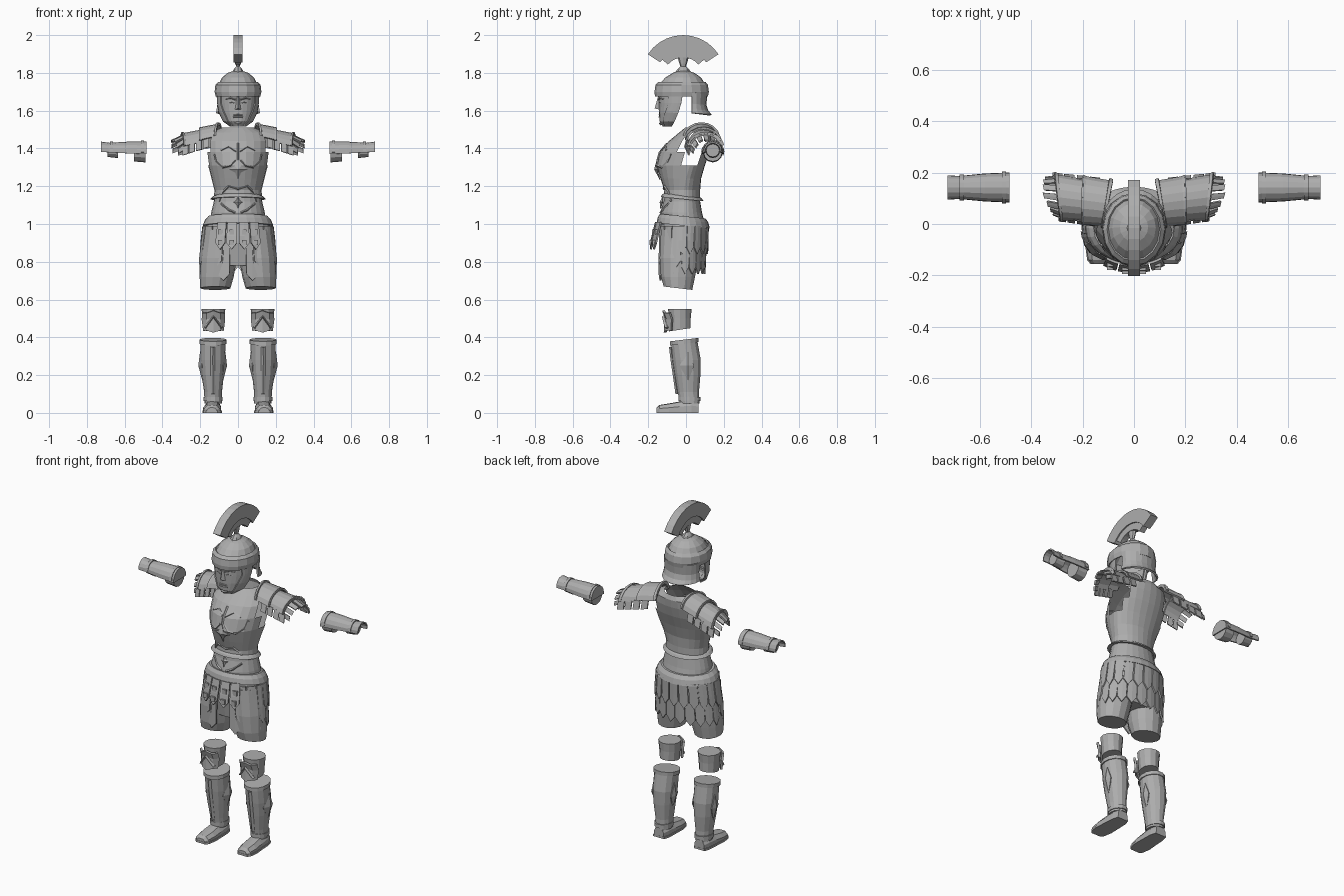
import bpy, bmesh, math
from mathutils import Vector

if "Cube" in bpy.data.objects:
    bpy.data.objects.remove(bpy.data.objects["Cube"])

steel = bpy.data.materials.new("grey_metal")
steel.diffuse_color = (0.42, 0.42, 0.42, 1)
steel.use_nodes = True
steel.node_tree.nodes["Principled BSDF"].inputs["Base Color"].default_value = steel.diffuse_color


def make(name, verts, faces, solid=0.0, mirror=False):
    me = bpy.data.meshes.new(name)
    me.from_pydata([tuple(v) for v in verts], [], faces)
    bm = bmesh.new()
    bm.from_mesh(me)
    bmesh.ops.recalc_face_normals(bm, faces=bm.faces)
    bm.to_mesh(me)
    bm.free()
    me.materials.append(steel)
    ob = bpy.data.objects.new(name, me)
    bpy.context.collection.objects.link(ob)
    if solid:
        m = ob.modifiers.new("thickness", "SOLIDIFY")
        m.thickness, m.offset = solid, 0
    if mirror:
        ob.modifiers.new("mirror", "MIRROR")
    return ob


def loft(name, rings, closed=True, caps=(True, True), **kw):
    n = len(rings[0])
    verts = [p for r in rings for p in r]
    faces = [(i * n + j, i * n + (j + 1) % n, (i + 1) * n + (j + 1) % n, (i + 1) * n + j)
             for i in range(len(rings) - 1) for j in range(n if closed else n - 1)]
    if caps[0]:
        faces.append(tuple(range(n)))
    if caps[1]:
        faces.append(tuple(range(len(verts) - n, len(verts))))
    return make(name, verts, faces, **kw)


def ell(a, rx, yf, yb, ym=None, cx=0):
    """Point on an oval with separate front and back depth."""
    ym = (yf + yb) / 2 if ym is None else ym
    s = math.sin(math.radians(a))
    return cx + rx * math.cos(math.radians(a)), ym + s * (yb - ym if s > 0 else ym - yf)


def ring(z, rx, yf, yb, ym=None, cx=0, n=16, a0=0, a1=360, tilt=0):
    k = n if a1 - a0 == 360 else n - 1
    pts = [ell(a0 + (a1 - a0) * i / k, rx, yf, yb, ym, cx) for i in range(n)]
    return [Vector((x, y, z + tilt * y)) for x, y in pts]


def ridge(name, pts, w=0.006, h=0.007, mirror=False):
    """Raised line on a front surface."""
    pts = [Vector(p) for p in pts]
    rings = []
    for i, p in enumerate(pts):
        t = pts[min(i + 1, len(pts) - 1)] - pts[max(i - 1, 0)]
        d = Vector((t.z, 0, -t.x)).normalized() * w
        up = Vector((0, -h, 0))
        rings.append([p + d, p + up, p - d, p - up])
    return loft(name, rings, mirror=mirror)


# cuirass shell: z, half width, front, back, y of widest point
TORSO = [(1.0, .15, -.13, .10, -.01), (1.06, .142, -.135, .085, -.01), (1.12, .128, -.12, .075, -.01),
         (1.18, .125, -.115, .075, -.01), (1.24, .14, -.135, .08, 0), (1.31, .158, -.157, .10, .02),
         (1.38, .168, -.138, .125, .04), (1.44, .17, -.09, .14, .05), (1.485, .15, -.035, .145, .06),
         (1.51, .085, -.005, .135, .065)]
cuirass = loft("cuirass", [ring(*t, n=24) for t in TORSO], caps=(False, False))
bm = bmesh.new()
bm.from_mesh(cuirass.data)
holes = [f for f in bm.faces if abs(f.calc_center_median().x) > .13
         and 1.31 < f.calc_center_median().z < 1.48 and abs(f.calc_center_median().y - .045) < .07]
bmesh.ops.delete(bm, geom=holes, context="FACES")
bm.to_mesh(cuirass.data)
bm.free()


def chest(x, z):
    for a, b in zip(TORSO, TORSO[1:]):
        if a[0] <= z <= b[0]:
            t = (z - a[0]) / (b[0] - a[0])
            rx, yf, yb, ym = [a[i] + (b[i] - a[i]) * t for i in range(1, 5)]
            return (x, ym - (ym - yf) * math.sqrt(max(0, 1 - (x / rx) ** 2)), z)


# muscle relief lines on the cuirass
for name, line in {
        "breast_line": [(.015, 1.34), (.04, 1.31), (.08, 1.30), (.115, 1.33), (.125, 1.37)],
        "rib_line": [(.01, 1.385), (.05, 1.41), (.09, 1.39)],
        "belly_arch": [(0, 1.185), (.05, 1.20), (.08, 1.17), (.10, 1.12)],
        "hip_line": [(.015, 1.06), (.05, 1.075), (.09, 1.11)]}.items():
    ridge(name, [chest(*p) for p in line], mirror=True)
ridge("breastbone_line", [chest(0, z) for z in (1.34, 1.38, 1.43)])


def emblem(name, cz, w, h):
    out = [(0, h), (w * .3, h * .3), (w, 0), (w * .3, -h * .3), (0, -h), (-w * .3, -h * .3), (-w, 0), (-w * .3, h * .3)]
    v = [Vector(chest(x, cz + z)) + Vector((0, -.004, 0)) for x, z in out]
    v.append(Vector(chest(0, cz)) + Vector((0, -.016, 0)))
    make(name, v, [(i, (i + 1) % 8, 8) for i in range(8)], solid=.004)


emblem("chest_star", 1.29, .05, .055)
emblem("belly_drop", 1.115, .022, .035)

# waist bands
for name, z, h, rx, yf, yb in [("waist_band", 1.13, .022, .134, -.127, .085), ("hip_belt", .99, .05, .175, -.15, .118)]:
    loft(name, [ring(z, rx + .012, yf - .006, yb + .008, n=24, tilt=-.1), ring(z + h * .6, rx, yf, yb, n=24, tilt=-.1),
                ring(z + h, rx - .018, yf + .012, yb - .015, n=24, tilt=-.1)])

# shorts
loft("hips", [ring(1.0, .165, -.135, .1, n=20), ring(.9, .183, -.14, .08, n=20), ring(.78, .17, -.12, .05, n=20)])
loft("short_leg", [ring(.97, .09, -.135, .09, cx=.09, n=14), ring(.82, .098, -.142, .07, cx=.103, n=14),
                   ring(.72, .09, -.135, .05, cx=.113, n=14), ring(.655, .08, -.12, .035, cx=.12, n=14, tilt=-.12)],
     mirror=True)


# hanging strips with pointed ends
def strips(name, angles, half, top, bottom, zt, zb, mirror=False):
    v, f = [], []
    for a in angles:
        b = len(v)
        for i in range(4):
            t = i / 3
            o = [top[k] + (bottom[k] - top[k]) * t for k in range(3)]
            for s in (-half, 0, half):
                drop = .035 if i == 3 and s == 0 else 0
                v.append((*ell(a + s, *o), zt + (zb + .035 - zt) * t - drop))
        f += [(b + 3 * i + j, b + 3 * i + j + 1, b + 3 * i + j + 4, b + 3 * i + j + 3)
              for i in range(3) for j in (0, 1)]
    return make(name, v, f, solid=.009, mirror=mirror)


strips("back_strips", [9 + 18 * i for i in range(10)], 8.5, (.18, -.145, .11), (.2, -.15, .1), .99, .735)
strips("back_upper_strips", [18 * i for i in range(11)], 8, (.184, -.15, .117), (.198, -.155, .113), .99, .84)
strips("side_strips", [305, 327, 349], 10, (.182, -.148, .1), (.203, -.153, .1), .99, .77, mirror=True)
strips("thigh_strips", [293, 316, 339], 10, (.186, -.142, .09), (.198, -.143, .05), .9, .70, mirror=True)
strips("front_strips", [280, 299], 8.5, (.175, -.16, .1), (.195, -.187, .1), 1.01, .865, mirror=True)


def box(name, c, s, mirror=False):
    rings = [[(c[0] + i * s[0], c[1] + j * s[1], c[2] + k * s[2]) for i, j in ((-1, -1), (1, -1), (1, 1), (-1, 1))]
             for k in (-1, 1)]
    return loft(name, rings, mirror=mirror)


for a in (280, 299):
    for z, o in ((.958, .172), (.902, .186)):
        x, y = ell(a, .19, -o, .1)
        box("strip_stud", (x, y, z), (.013, .01, .014), mirror=True)

# helmet
loft("helmet_dome", [ring(1.68, .108, -.145, .11, n=16), ring(1.735, .106, -.145, .105, n=16),
                     ring(1.775, .085, -.11, .08, n=16), ring(1.80, .055, -.07, .045, n=16),
                     ring(1.812, .02, -.035, .01, n=16)], caps=(False, True))
loft("brow_band", [ring(1.675, .114, -.16, .112), ring(1.70, .12, -.163, .117), ring(1.735, .116, -.158, .112),
                   ring(1.75, .102, -.142, .1)], caps=(False, False), solid=.008)
loft("neck_guard", [ring(z, rx, 0, yb, .03, n=11, a0=0, a1=180, tilt=-.1) for z, rx, yb in
                    ((1.70, .108, .108), (1.64, .104, .103), (1.61, .108, .113), (1.59, .112, .132))],
     closed=False, caps=(False, False), solid=.01)
# face mask: z, half width, front, rear edge
FACE = [(1.52, .03, -.122, -.09), (1.545, .066, -.137, -.075), (1.59, .088, -.14, -.055), (1.64, .096, -.142, -.04),
        (1.70, .1, -.142, -.03)]
loft("face_mask", [ring(z, rx, yf, 0, ym, n=13, a0=180, a1=360) for z, rx, yf, ym in FACE],
     closed=False, caps=(True, False), solid=.006)
loft("cheek_guard", [ring(z, rx + .01, yf - .004, 0, ym + .015, n=5, a0=a, a1=360) for (z, rx, yf, ym), a in
                     zip(FACE, (315, 312, 318, 328, 322))], closed=False, caps=(False, False), solid=.009, mirror=True)
make("nose", [(-.008, -.141, 1.675), (.008, -.141, 1.675), (-.018, -.138, 1.605), (.018, -.138, 1.605),
              (0, -.148, 1.675), (0, -.166, 1.612)],
     [(0, 2, 5, 4), (1, 4, 5, 3), (2, 3, 5), (0, 4, 1), (0, 1, 3, 2)])
ridge("brow", [(.012, -.143, 1.66), (.04, -.133, 1.667), (.065, -.113, 1.66)], .007, .008, mirror=True)
ridge("eyelid", [(.02, -.139, 1.64), (.035, -.135, 1.645), (.055, -.122, 1.638)], .006, .005, mirror=True)
for z, d in ((1.577, .007), (1.565, .008)):
    ridge("lip", [(-.025, -.134, z), (0, -.14, z + .002), (.025, -.134, z)], .005, d)
ridge("chin", [(-.02, -.128, 1.535), (0, -.135, 1.532), (.02, -.128, 1.535)], .01, .008)


# crest fan on its stem
def fan(name, r0, r1, half, w, n=10):
    rings = []
    for i in range(n + 1):
        a = math.radians(-half + 2 * half * i / n)
        rings.append([(x, -.015 + r * math.sin(a), 1.777 + r * math.cos(a))
                      for x, r in ((-w, r0), (w, r0), (w, r1), (-w, r1))])
    loft(name, rings)


fan("crest", .145, .223, 57, .024)
fan("crest_holder", .105, .15, 50, .017, 8)
loft("crest_stem", [ring(z, r, -.015 - d, -.015 + d, n=8) for z, r, d in
                    ((1.805, .03, .04), (1.82, .022, .03), (1.835, .009, .015), (1.85, .012, .02), (1.9, .016, .035))])


# shoulder guards: curved plates draped over the shoulder
def drape(u, v, lift=0):
    r = .083 + lift
    a = math.radians(v)
    return Vector((.1 + .2 * u - .03 * math.sin(a) * (1 - u) + .012 * math.sin(a), .08 + .025 * u + r * math.sin(a),
                   1.525 - .055 * u + lift - .08 * (1 - math.cos(a))))


def plate(name, u0, u1, v0, v1, lift0, lift1, n=8):
    vs = [v0 + (v1 - v0) * i / n for i in range(n + 1)]
    loft(name, [[drape(u0, v, lift0) for v in vs], [drape(u1, v, lift1) for v in vs]], closed=False,
         caps=(False, False), solid=.01, mirror=True)


plate("shoulder_plate_inner", 0, .52, -78, 78, .002, .01)
plate("shoulder_plate_outer", .48, 1.0, -78, 78, -.004, .004)
for u in (.03, .47, .96):
    plate("shoulder_rim", u - .03, u + .03, -80, 80, .008, .012)
for i in range(7):
    v = -78 + 26 * i
    plate("shoulder_fringe", .97, 1.25 - .1 * abs(i - 3) / 3, v - 9, v + 9, -.004, -.012 - .004 * (i % 2), 2)
for s in (-1, 1):
    for u in (.3, .52, .74, .94):
        rings = [[drape(u + d, 72 * s) + Vector((0, s * k * .012, -k * .05)) for d in (-.085, .085)] for k in (0, 1)]
        loft("shoulder_side_fringe", rings, closed=False, caps=(False, False), solid=.008, mirror=True)


# forearm guards
def cuff(x, r, cz, a0=0, a1=360, n=12):
    k = n if a1 - a0 == 360 else n - 1
    return [(x, .142 + r * math.cos(math.radians(a0 + (a1 - a0) * i / k)),
             cz + r * math.sin(math.radians(a0 + (a1 - a0) * i / k))) for i in range(n)]


loft("forearm_guard", [cuff(x, r, cz, -8, 188, 9) for x, r, cz in
                       ((.487, .056, 1.378), (.58, .051, 1.381), (.68, .041, 1.385), (.725, .044, 1.388))],
     closed=False, caps=(True, False), solid=.008, mirror=True)
loft("forearm_strap_inner", [cuff(.49, .052, 1.378), cuff(.55, .049, 1.38)], mirror=True)
loft("forearm_strap_outer", [cuff(.635, .039, 1.388), cuff(.69, .035, 1.39)], mirror=True)
for x, r, cz in ((.505, .056, 1.379), (.67, .044, 1.386)):
    loft("forearm_rim", [cuff(x - .008, r, cz, 0, 180, 9), cuff(x + .008, r, cz, 0, 180, 9)], closed=False,
         caps=(False, False), solid=.012, mirror=True)

# knees
loft("knee", [ring(.55, .063, -.095, .03, cx=.13, n=12), ring(.5, .058, -.09, .025, cx=.13, n=12),
              ring(.445, .053, -.09, .025, cx=.13, n=12, tilt=.15)], mirror=True)
loft("knee_pad", [[(.13 - w, y + .035, z), (.13 - w * .6, y + .01, z), (.13, y, z + d), (.13 + w * .6, y + .01, z),
                   (.13 + w, y + .035, z)] for w, y, z, d in
                  ((.056, -.12, .53, .012), (.058, -.108, .495, .012), (.05, -.112, .435, -.01))],
     closed=False, caps=(False, False), solid=.012, mirror=True)
ridge("knee_chevron", [(.085, -.1, .45), (.13, -.116, .51), (.175, -.1, .45)], .007, .012, mirror=True)

# greaves
loft("greave", [ring(z, rx, yf, yb, cx=cx, n=14, tilt=t) for z, rx, yf, yb, cx, t in
                ((.05, .046, -.035, .072, .132, 0), (.11, .047, -.045, .07, .132, 0), (.2, .059, -.06, .078, .134, 0),
                 (.28, .066, -.072, .08, .134, 0), (.375, .066, -.08, .062, .133, .1))], mirror=True)
for name, z, rx, yf, yb, t in (("greave_collar", .367, .072, -.086, .067, .12), ("ankle_band", .062, .05, -.042, .078, 0)):
    loft(name, [ring(z + k * .022, rx, yf, yb, cx=.133, n=14, tilt=t) for k in (0, 1)], mirror=True)
ridge("shin_ridge", [(.132, -.046, .1), (.133, -.06, .2), (.134, -.072, .28), (.133, -.08, .35)], .012, .01, mirror=True)
for s in (-1, 1):
    make("greave_diamond", [(.134 + s * w, y, z) for w, y, z in
                            ((.064, .012, .325), (.055, -.033, .25), (.052, .012, .17), (.063, .042, .25), (.073, .01, .25))],
         [(0, 1, 4), (1, 2, 4), (2, 3, 4), (3, 0, 4)], solid=.006, mirror=True)

# boots
FOOT = [(-.155, .026, .028), (-.14, .04, .042), (-.09, .048, .05), (-.035, .045, .06), (.03, .042, .07), (.066, .032, .06)]
loft("boot", [[(.134 - .03 * min(y, 0) + w * i, y, h * k) for i, k in
               ((-1, 0), (-1, .55), (-.6, .95), (0, 1), (.6, .95), (1, .55), (1, 0))] for y, w, h in FOOT], mirror=True)
loft("boot_sole", [[(.134 - .03 * min(y, 0) + (w + .004) * i, y * 1.01, k) for i, k in
                    ((-1, 0), (-1, .012), (1, .012), (1, 0))] for y, w, h in FOOT], mirror=True)
